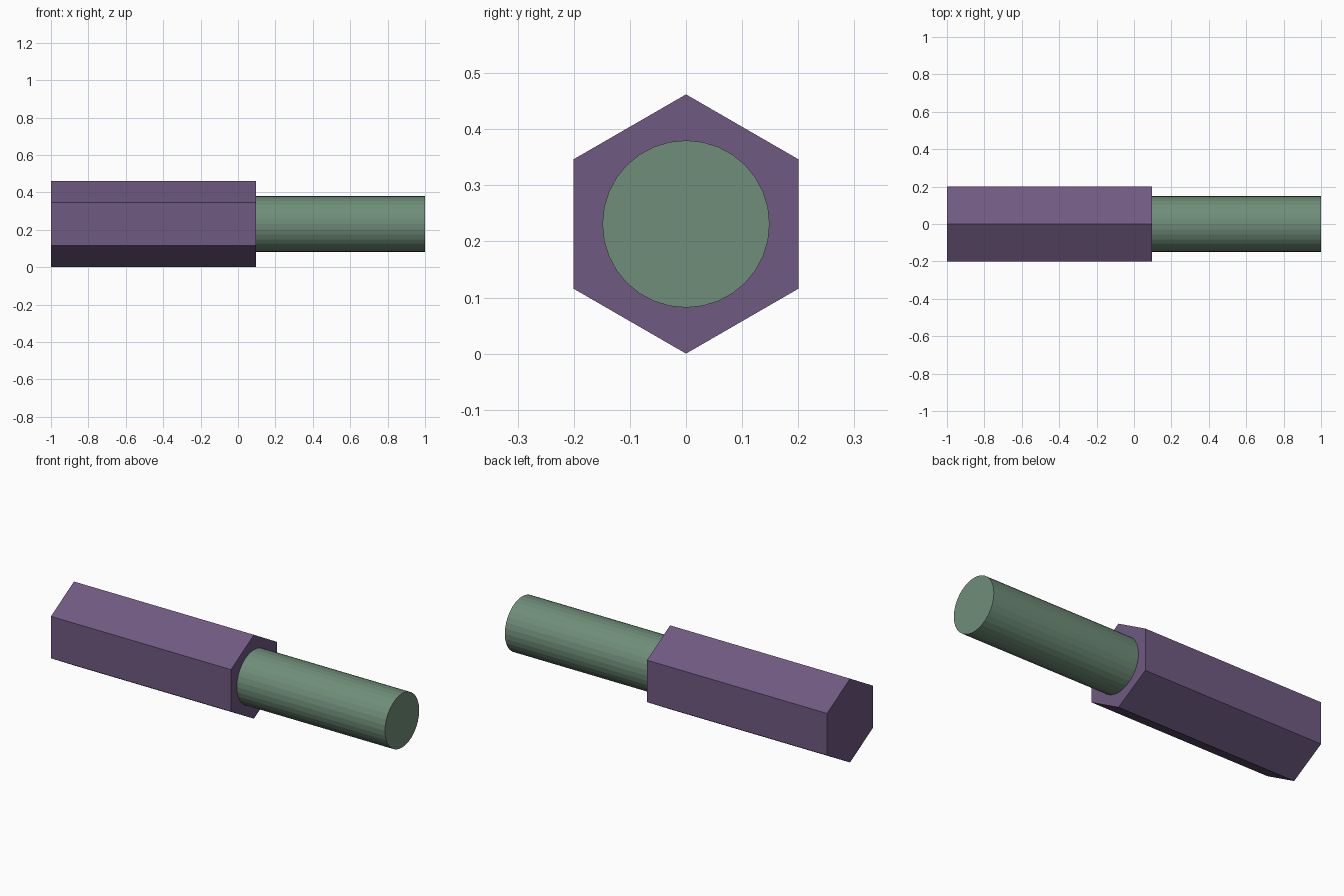
import bpy, bmesh, math

if "Cube" in bpy.data.objects:
    bpy.data.objects.remove(bpy.data.objects["Cube"])

CENTRE_Z = 0.231


def prism(name, sides, radius, x0, x1, color):
    """Flat-faced prism along x, with one corner pointing straight up."""
    bm = bmesh.new()
    ring = [bm.verts.new((x0,
                          radius * math.sin(2 * math.pi * i / sides),
                          CENTRE_Z + radius * math.cos(2 * math.pi * i / sides)))
            for i in range(sides)]
    cap = bm.faces.new(ring)
    out = bmesh.ops.extrude_face_region(bm, geom=[cap], use_keep_orig=True)
    moved = [v for v in out["geom"] if isinstance(v, bmesh.types.BMVert)]
    bmesh.ops.translate(bm, verts=moved, vec=(x1 - x0, 0, 0))
    bmesh.ops.recalc_face_normals(bm, faces=bm.faces)
    mesh = bpy.data.meshes.new(name)
    bm.to_mesh(mesh)
    bm.free()
    mat = bpy.data.materials.new(name + "_color")
    mat.diffuse_color = color
    mat.use_nodes = True
    mat.node_tree.nodes["Principled BSDF"].inputs["Base Color"].default_value = mat.diffuse_color
    mesh.materials.append(mat)
    obj = bpy.data.objects.new(name, mesh)
    bpy.context.collection.objects.link(obj)
    return obj


# Hexagonal body, 0.4 across the flats
prism("hex_body", 6, 0.231, -1.0, 0.097, (0.16, 0.10, 0.22, 1))

# Round stud projecting from the body
prism("round_stud", 32, 0.149, 0.097, 1.0, (0.16, 0.27, 0.19, 1))
